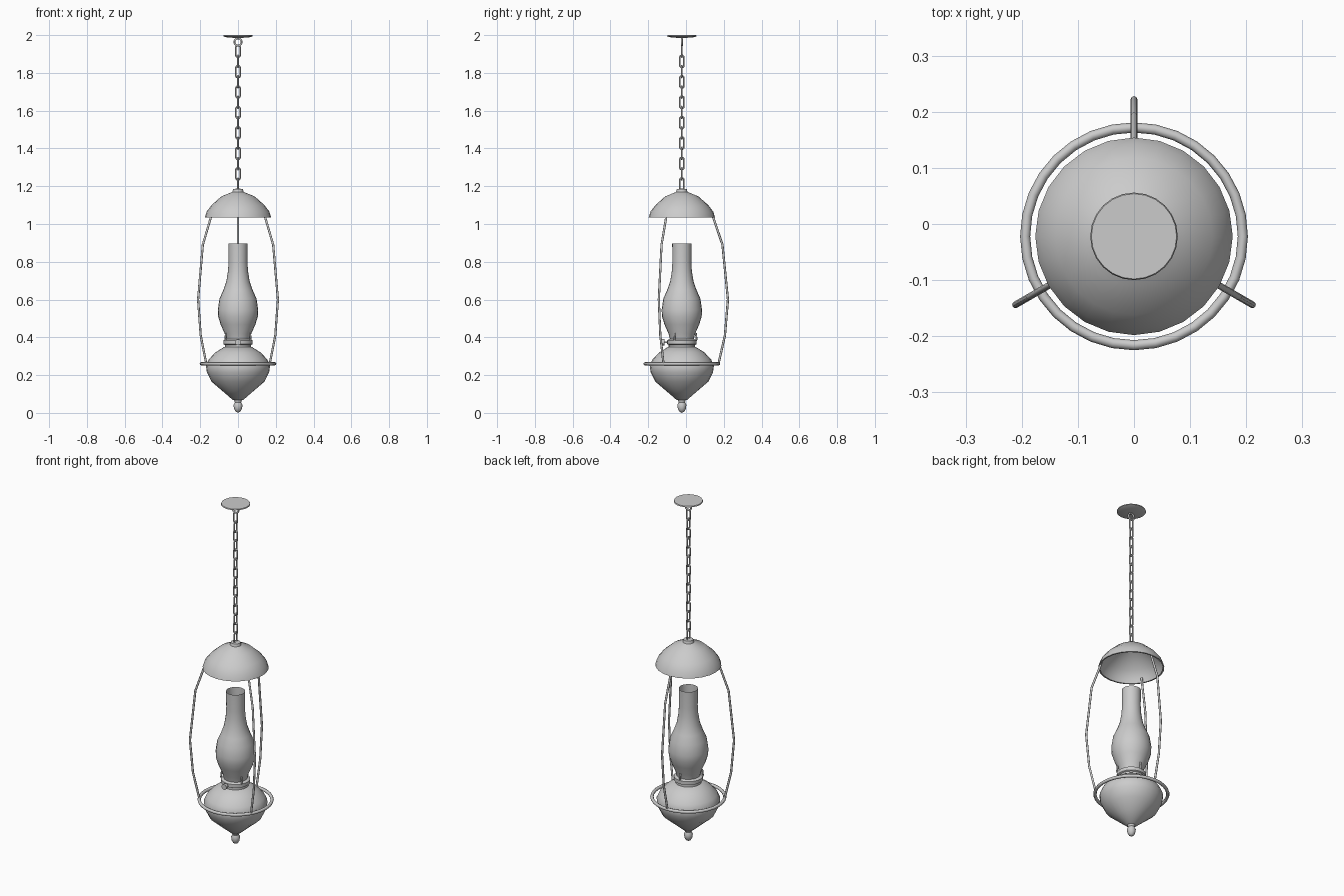
import bpy, bmesh, math
from mathutils import Vector

if "Cube" in bpy.data.objects:
    bpy.data.objects.remove(bpy.data.objects["Cube"])

CY = -0.022                      # y of the lamp axis
grey = bpy.data.materials.new("light_grey")
grey.diffuse_color = (0.6, 0.6, 0.6, 1)
grey.use_nodes = True
grey.node_tree.nodes["Principled BSDF"].inputs["Base Color"].default_value = grey.diffuse_color


def finish(obj, angle=40):
    obj.data.materials.append(grey)
    bpy.ops.object.select_all(action='DESELECT')
    obj.select_set(True)
    bpy.context.view_layer.objects.active = obj
    bpy.ops.object.shade_smooth_by_angle(angle=math.radians(angle))
    return obj


def from_bmesh(name, bm):
    mesh = bpy.data.meshes.new(name)
    bm.to_mesh(mesh)
    bm.free()
    obj = bpy.data.objects.new(name, mesh)
    bpy.context.collection.objects.link(obj)
    return finish(obj)


def lathe(name, profile, sides=24):
    """Spin an (r, z) profile, listed bottom to top, about the lamp axis."""
    bm = bmesh.new()
    verts = [bm.verts.new((r, CY, z)) for r, z in profile]
    edges = [bm.edges.new(p) for p in zip(verts, verts[1:])]
    bmesh.ops.spin(bm, geom=verts + edges, cent=(0, CY, 0), axis=(0, 0, 1),
                   angle=math.tau, steps=sides)
    bmesh.ops.remove_doubles(bm, verts=bm.verts, dist=1e-4)
    bmesh.ops.recalc_face_normals(bm, faces=bm.faces)
    return from_bmesh(name, bm)


def tube(name, points, radius, closed=False, res=2):
    """Round wire along a path of points."""
    cu = bpy.data.curves.new(name, 'CURVE')
    cu.dimensions = '3D'
    cu.bevel_depth = radius
    cu.bevel_resolution = res
    cu.use_fill_caps = not closed
    sp = cu.splines.new('POLY')
    sp.points.add(len(points) - 1)
    for p, co in zip(sp.points, points):
        p.co = (*co, 1)
    sp.use_cyclic_u = closed
    tmp = bpy.data.objects.new(name, cu)
    bpy.context.collection.objects.link(tmp)
    bpy.context.view_layer.update()
    mesh = bpy.data.meshes.new_from_object(
        tmp.evaluated_get(bpy.context.evaluated_depsgraph_get()))
    bpy.data.objects.remove(tmp)
    obj = bpy.data.objects.new(name, mesh)
    bpy.context.collection.objects.link(obj)
    return finish(obj, 60)


def loop_points(z, half_w, half_h, side):
    """Upright oval; side=True makes it wide in y, otherwise wide in x."""
    straight = half_h - half_w
    pts = []
    for i in range(16):
        a = math.tau * (i + 0.5) / 16
        w = half_w * math.cos(a)
        h = half_w * math.sin(a) + math.copysign(straight, math.sin(a))
        pts.append((0, CY + w, z + h) if side else (w, CY, z + h))
    return pts


# Ceiling plate and its hanging ring
lathe("ceiling_plate", [(0, 1.984), (0.03, 1.986), (0.065, 1.989), (0.078, 1.994),
                        (0.076, 2.0), (0, 2.0)])
tube("ceiling_ring", loop_points(1.963, 0.019, 0.0195, False), 0.005, True)

# Chain of alternating links
for i in range(14):
    tube(f"chain_link_{i}", loop_points(1.915 - i * 0.0541, 0.011, 0.032, i % 2 == 1),
         0.0042, True)

# Domed smoke shade, open below
lathe("smoke_shade", [(0.168, 1.035), (0.176, 1.035), (0.166, 1.066), (0.14, 1.1),
                      (0.088, 1.146), (0.03, 1.17), (0.026, 1.185), (0, 1.188)])

# Three bowed arms and the carrying ring
arm = [(0.16, 1.06), (0.166, 1.035), (0.215, 0.89), (0.244, 0.6), (0.228, 0.41), (0.194, 0.26)]
for k in range(3):
    a = math.radians(90 + 120 * k)
    tube(f"arm_{k}", [(r * math.cos(a), CY + r * math.sin(a), z) for r, z in arm], 0.006)
    # Burner prongs gripping the chimney
    tube(f"prong_{k}", [((r) * math.cos(a), CY + r * math.sin(a), z)
                        for r, z in [(0.068, 0.37), (0.078, 0.39), (0.074, 0.422)]], 0.005)
tube("carrying_ring", [(0.194 * math.cos(math.tau * i / 32),
                        CY + 0.194 * math.sin(math.tau * i / 32), 0.26)
                       for i in range(32)], 0.009, True)

# Oil reservoir with finial
lathe("reservoir", [(0, 0.066), (0.027, 0.068), (0.085, 0.118), (0.14, 0.165),
                    (0.165, 0.215), (0.17, 0.25), (0.155, 0.283), (0.12, 0.32),
                    (0.075, 0.348), (0, 0.352)])
lathe("finial", [(0, 0.0), (0.014, 0.008), (0.021, 0.022), (0.024, 0.042),
                 (0.017, 0.056), (0.022, 0.072)], 16)

# Burner collar
lathe("burner", [(0.07, 0.345), (0.07, 0.36), (0.078, 0.364), (0.078, 0.384),
                 (0.068, 0.39), (0, 0.392)])

# Wick knob
tube("wick_shaft", [(0, CY - 0.06, 0.374), (0, CY - 0.1, 0.374)], 0.005)
tube("wick_knob", [(0, CY - 0.092, 0.374), (0, CY - 0.108, 0.374)], 0.016, res=4)

# Glass chimney, open at the top
lathe("chimney", [(0.062, 0.385), (0.07, 0.418), (0.092, 0.468), (0.105, 0.51),
                  (0.107, 0.545), (0.098, 0.605), (0.078, 0.65), (0.062, 0.695),
                  (0.053, 0.75), (0.05, 0.8), (0.051, 0.897)])
